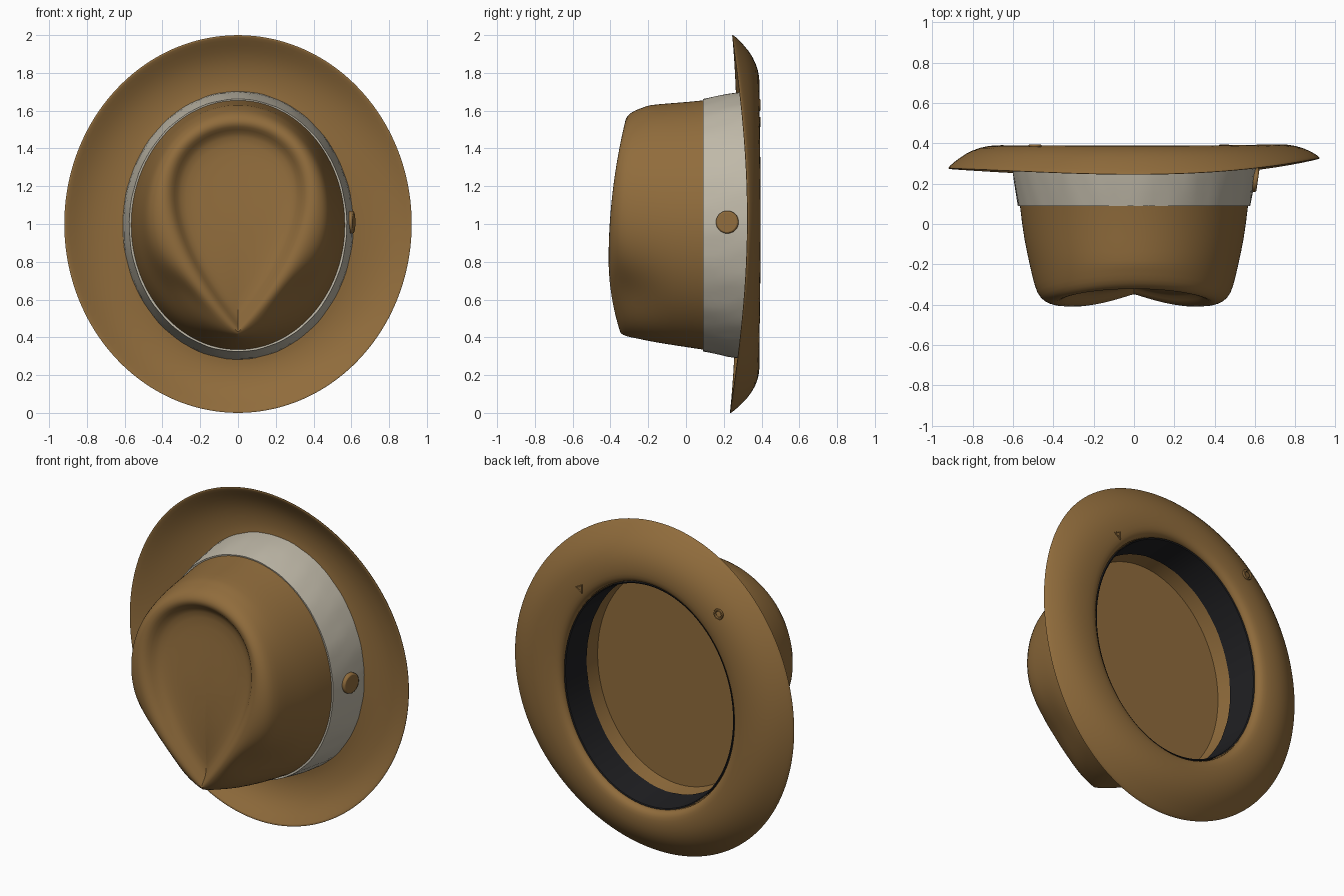
import bpy, bmesh, math

if "Cube" in bpy.data.objects:
    bpy.data.objects.remove(bpy.data.objects["Cube"])

N = 96


def material(name, rgb):
    m = bpy.data.materials.new(name)
    m.diffuse_color = (*rgb, 1)
    m.use_nodes = True
    m.node_tree.nodes["Principled BSDF"].inputs["Base Color"].default_value = m.diffuse_color
    return m


FELT = material("brown felt", (0.28, 0.15, 0.045))
RIBBON = material("light grey ribbon", (0.52, 0.48, 0.39))
LEATHER = material("black leather", (0.014, 0.014, 0.016))


def finish(ob, mat, subdiv=0, angle=60):
    ob.data.materials.append(mat)
    if subdiv:
        ob.modifiers.new("smooth", 'SUBSURF').levels = subdiv
    bpy.ops.object.select_all(action='DESELECT')
    ob.select_set(True)
    bpy.context.view_layer.objects.active = ob
    bpy.ops.object.shade_smooth_by_angle(angle=math.radians(angle))


def loft(name, rings, mat, closed=False, cap=False, subdiv=0):
    """Skin a list of N-point rings; optionally join last to first or cap the last."""
    bm = bmesh.new()
    vs = [[bm.verts.new(p) for p in r] for r in rings]
    for i in range(len(vs) if closed else len(vs) - 1):
        a, b = vs[i], vs[(i + 1) % len(vs)]
        for j in range(N):
            k = (j + 1) % N
            bm.faces.new((a[j], a[k], b[k], b[j]))
    if cap:
        bm.faces.new(vs[-1])
    bmesh.ops.recalc_face_normals(bm, faces=bm.faces)
    me = bpy.data.meshes.new(name)
    bm.to_mesh(me)
    bm.free()
    ob = bpy.data.objects.new(name, me)
    bpy.context.collection.objects.link(ob)
    finish(ob, mat, subdiv)
    return ob


def angles():
    return [2 * math.pi * (j + 0.5) / N for j in range(N)]


def oval(a, z0, z1, y, wrinkle=0.0):
    out = []
    for t in angles():
        w = 1 + wrinkle * (math.sin(17 * t + 9 * y) + math.sin(29 * t - 20 * y))
        out.append((a * w * math.cos(t), y,
                    (z0 + z1) / 2 + (z1 - z0) / 2 * w * math.sin(t)))
    return out


# Crown: oval wall turning into a teardrop ridge around a sunken dish
def crest(z):
    return -0.41 + (0.16 if z > 0.8 else 0.45) * (z - 0.8) ** 2


def crown_ring(a, z0, z1, p, y, on_crest, pinch, sink=0.0):
    out = []
    for t in angles():
        c, s = math.cos(t), math.sin(t)
        side = math.atan2(s, abs(c))
        g = math.exp(-((side + 0.70) / 0.38) ** 2)
        x = a * c * ((1 + s) / 2) ** p * (1 - pinch * g)
        z = (z0 + z1) / 2 + (z1 - z0) / 2 * s * (1 - pinch * g)
        yy = (crest(z) if on_crest else 0) + y + sink * g
        out.append((x, yy, z))
    return out


crown_spec = [  # half width, z low, z high, teardrop, y, follows ridge, pinch, sink
    (0.595, 0.295, 1.690, 0.00, 0.345, 0, 0.00, 0),
    (0.566, 0.335, 1.652, 0.00, 0.09, 0, 0.00, 0),
    (0.545, 0.360, 1.640, 0.00, -0.08, 0, 0.01, 0),
    (0.525, 0.380, 1.630, 0.02, -0.20, 0, 0.05, 0.02),
    (0.510, 0.392, 1.620, 0.05, 0.085, 1, 0.09, 0.04),
    (0.510, 0.402, 1.600, 0.14, 0.030, 1, 0.09, 0.04),
    (0.500, 0.415, 1.575, 0.28, 0.004, 1, 0.04, 0.01),
    (0.490, 0.428, 1.545, 0.42, -0.004, 1, 0.00, 0),
    (0.455, 0.450, 1.515, 0.50, 0.010, 1, 0.00, 0),
    (0.420, 0.485, 1.485, 0.50, 0.055, 1, 0.00, 0),
    (0.370, 0.540, 1.440, 0.50, 0.080, 1, 0.00, 0),
    (0.240, 0.700, 1.300, 0.45, 0.092, 1, 0.00, 0),
    (0.100, 0.880, 1.130, 0.30, 0.096, 1, 0.00, 0),
]
loft("crown", [crown_ring(*s) for s in crown_spec], FELT, cap=True, subdiv=1)


# Brim: rolled section swept round, dipping more at the two ends than the sides
def brim_ring(t, y, bend):
    out = []
    for th in angles():
        c, s = math.cos(th), math.sin(th)
        a, b = 0.575 + 0.347 * t, 0.68 + 0.322 * t
        edge = 0.24 + 0.06 * c * c + 0.025 * c ** 3 + 0.006 * s
        out.append((a * c, y + bend * (edge - 0.25), 0.99 + 0.01 * t + b * s))
    return out


brim_spec = [
    (0.00, 0.330, 0), (0.00, 0.358, 0), (0.05, 0.380, 0), (0.15, 0.390, 0),
    (0.35, 0.389, 0.1), (0.55, 0.372, 0.3), (0.75, 0.335, 0.6),
    (0.92, 0.283, 0.9), (0.99, 0.258, 1), (1.00, 0.249, 1), (0.98, 0.246, 1),
    (0.85, 0.275, 0.85), (0.65, 0.315, 0.5), (0.40, 0.340, 0.2), (0.12, 0.345, 0),
]
loft("brim", [brim_ring(*s) for s in brim_spec], FELT, closed=True, subdiv=1)

# Ribbon round the base of the crown, lightly creased
loft("hat_ribbon", [
    oval(0.562, 0.340, 1.648, 0.092),
    oval(0.576, 0.325, 1.662, 0.090, 0.001),
    oval(0.586, 0.315, 1.675, 0.15, 0.0025),
    oval(0.597, 0.300, 1.688, 0.22, 0.0025),
    oval(0.605, 0.290, 1.697, 0.28, 0.002),
    oval(0.611, 0.282, 1.703, 0.35, 0.001)], RIBBON)

# Inside: lining with flat floor, and the sweatband
loft("crown_lining", [
    oval(0.574, 0.311, 1.669, 0.35),
    oval(0.562, 0.325, 1.655, 0.20),
    oval(0.545, 0.345, 1.640, 0.07)], FELT, cap=True)
loft("sweatband", [
    oval(0.570, 0.315, 1.665, 0.355),
    oval(0.563, 0.322, 1.658, 0.352),
    oval(0.552, 0.335, 1.645, 0.165, 0.001),
    oval(0.560, 0.327, 1.653, 0.163)], LEATHER, closed=True)

# Button on the right side of the ribbon
bpy.ops.mesh.primitive_cylinder_add(vertices=32, radius=0.06, depth=0.045,
                                    location=(0.592, 0.22, 1.01),
                                    rotation=(0, math.pi / 2, math.radians(-8)))
button = bpy.context.object
button.name = "ribbon_button"
bev = button.modifiers.new("bevel", 'BEVEL')
bev.width, bev.segments = 0.008, 2
finish(button, FELT, angle=40)

# Small raised knots on the back of the brim
for name, x, z, seg in (("round_knot", -0.49, 1.63, 16), ("corner_knot", 0.44, 1.54, 3)):
    bpy.ops.mesh.primitive_torus_add(major_segments=seg, minor_segments=6,
                                     major_radius=0.025, minor_radius=0.008,
                                     location=(x, 0.388, z),
                                     rotation=(math.pi / 2, 0, 0))
    bpy.context.object.name = name
    finish(bpy.context.object, FELT)
